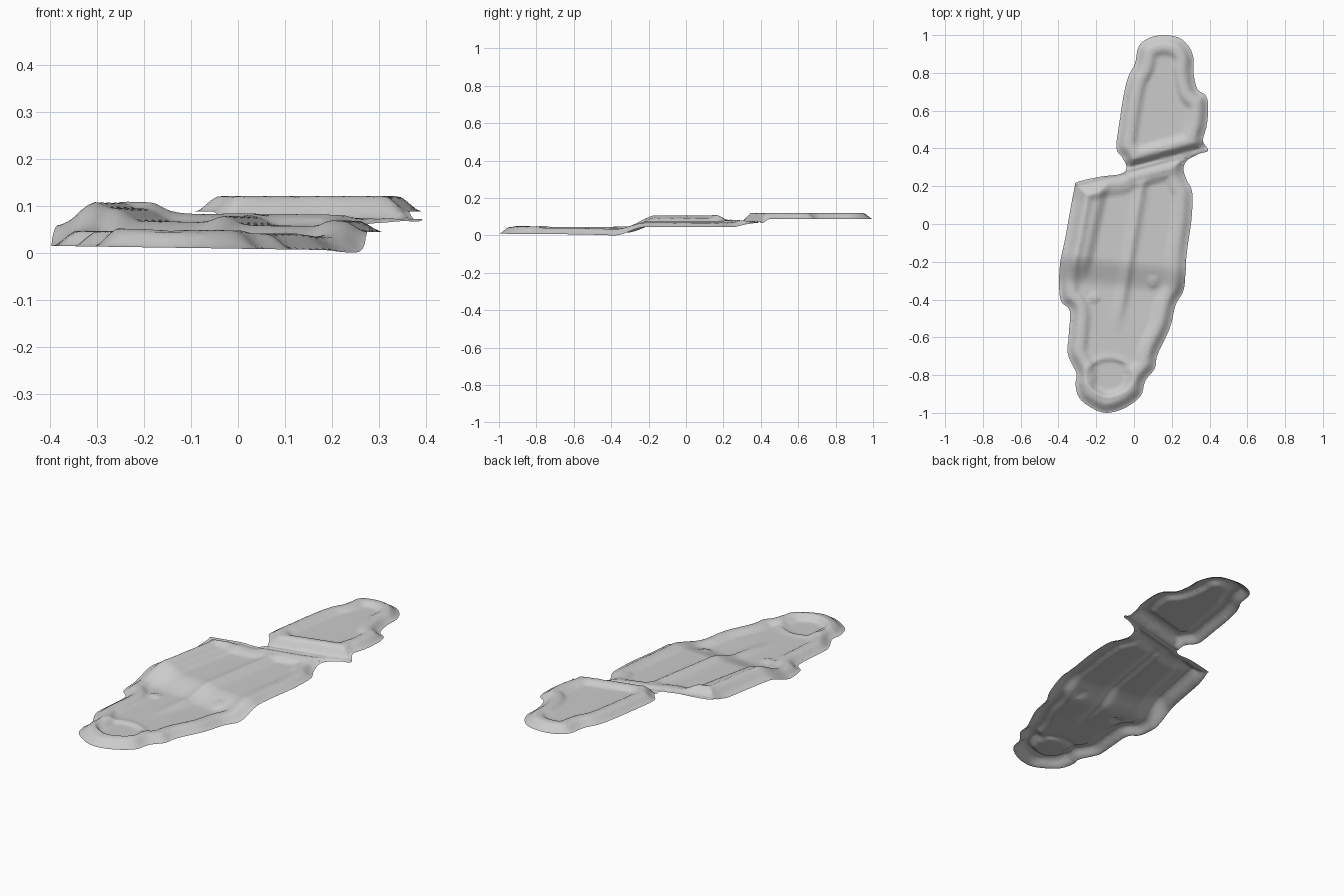
import bpy, bmesh, math
from mathutils import Vector, kdtree

if "Cube" in bpy.data.objects:
    bpy.data.objects.remove(bpy.data.objects["Cube"])

# Outline seen from above: right side going down, then left side going up
RIGHT = [(.16, 1), (.24, .985), (.29, .94), (.315, .88), (.315, .8), (.335, .715), (.38, .68),
         (.393, .62), (.385, .52), (.365, .44), (.393, .39), (.34, .37), (.28, .335),
         (.262, .29), (.28, .23), (.308, .17), (.305, .03), (.28, -.15), (.265, -.34),
         (.22, -.43), (.19, -.55), (.125, -.69), (.11, -.765), (.06, -.83), (.035, -.91),
         (-.05, -.975)]
LEFT = [(-.15, -1), (-.23, -.97), (-.29, -.92), (-.31, -.85), (-.305, -.79), (-.35, -.69),
        (-.345, -.58), (-.34, -.46), (-.385, -.41), (-.397, -.32), (-.39, -.2), (-.365, -.08),
        (-.34, .06), (-.315, .19), (-.3, .222), (-.18, .25), (-.07, .265), (-.04, .3),
        (-.06, .35), (-.093, .4), (-.08, .52), (-.055, .68), (-.03, .78), (.005, .85),
        (.025, .94), (.08, .985)]


def smooth_loop(pts, n):
    out, m = [], len(pts)
    for i in range(m):
        a, b, c, d = (Vector(pts[(i + k) % m]) for k in (-1, 0, 1, 2))
        for k in range(n):
            t = k / n
            out.append(b + .5 * t * ((c - a) + t * ((2 * a - 5 * b + 4 * c - d)
                                                    + t * (3 * (b - c) + d - a))))
    return out


def step(a, b, x):
    t = max(0, min(1, (x - a) / (b - a)))
    return t * t * (3 - 2 * t)


def bump(x, width):
    return math.exp(-(x / width) ** 2)


outline = smooth_loop(RIGHT + LEFT, 5)
dense = smooth_loop(RIGHT + LEFT, 30)
tree = kdtree.KDTree(len(dense))
for i, p in enumerate(dense):
    tree.insert((p.x, p.y, 0), i)
tree.balance()


def height(x, y):
    s = y - .262 * x - .293              # distance from the slanted crease
    d = min(tree.find((x, y, 0))[2], abs(s) * .97)
    mid = step(-.36, -.19, y + .1 * x)   # lower tread to middle tread
    top = step(.01, .06, s)              # middle tread to upper lobe
    body = mid * (1 - step(-.05, 0, s))
    # stepped treads with a slight sideways tilt
    z = .007 + .045 * mid + .016 * mid * step(-.1, 0, s) + .018 * top - .015 * x * (1 - top)
    # rolled rim around the edge, dropping to the panel floor
    rim = .033 * step(0, .055, d) - .018 * step(.075, .115, d)
    z += rim * (1 - .3 * body)
    # wide raised shoulder on the left of the middle panel
    wall = -.195 + .22 * y
    z += body * .027 * step(.03, .08, d) * (1 - step(wall - .03, wall + .03, x))
    # tapering rib down the middle, right floor a bit lower
    c = x - (.005 + .17 * y)
    run = step(-.6, -.35, y) * (1 - step(-.12, -.06, s))
    z += run * (.014 * bump(c, .028) - .005 * step(0, .04, c))
    # crease bead
    z += .008 * bump(s, .012)
    # round dimples
    for px, py, r in ((.1, -.31, .03), (-.21, -.39, .03), (-.04, -.77, .018)):
        z += .007 * (1 - step(r * .7, r * 1.1, math.hypot(x - px, y - py)))
    # flat oval pad at the tip
    e = math.hypot((x + .13) / .13, (y + .81) / .1)
    z += .006 * bump(e - 1, .18) - .006 * (1 - step(.8, 1, e))
    return z


# Sheet: fill the outline, slice into a fine grid, then press into shape
bm = bmesh.new()
bm.faces.new([bm.verts.new((p.x, p.y, 0)) for p in outline])
bmesh.ops.triangulate(bm, faces=bm.faces[:])
STEP = .0145


def slice_at(co, no):
    bmesh.ops.bisect_plane(bm, geom=bm.verts[:] + bm.edges[:] + bm.faces[:],
                           dist=1e-5, plane_co=co, plane_no=no)


for i in range(-68, 69):
    slice_at((0, i * STEP, 0), (0, 1, 0))
for i in range(-27, 28):
    slice_at((i * STEP, 0, 0), (1, 0, 0))
bmesh.ops.remove_doubles(bm, verts=bm.verts[:], dist=.0015)
for v in bm.verts:
    v.co.z = height(v.co.x, v.co.y)
low = min(v.co.z for v in bm.verts)
for v in bm.verts:
    v.co.z -= low
bmesh.ops.triangulate(bm, faces=bm.faces[:])
bmesh.ops.recalc_face_normals(bm, faces=bm.faces[:])
if sum(f.normal.z for f in bm.faces) < 0:
    bmesh.ops.reverse_faces(bm, faces=bm.faces[:])
mesh = bpy.data.meshes.new("pressed_panel")
bm.to_mesh(mesh)
bm.free()
panel = bpy.data.objects.new("pressed_panel", mesh)
bpy.context.collection.objects.link(panel)
for f in mesh.polygons:
    f.use_smooth = True
